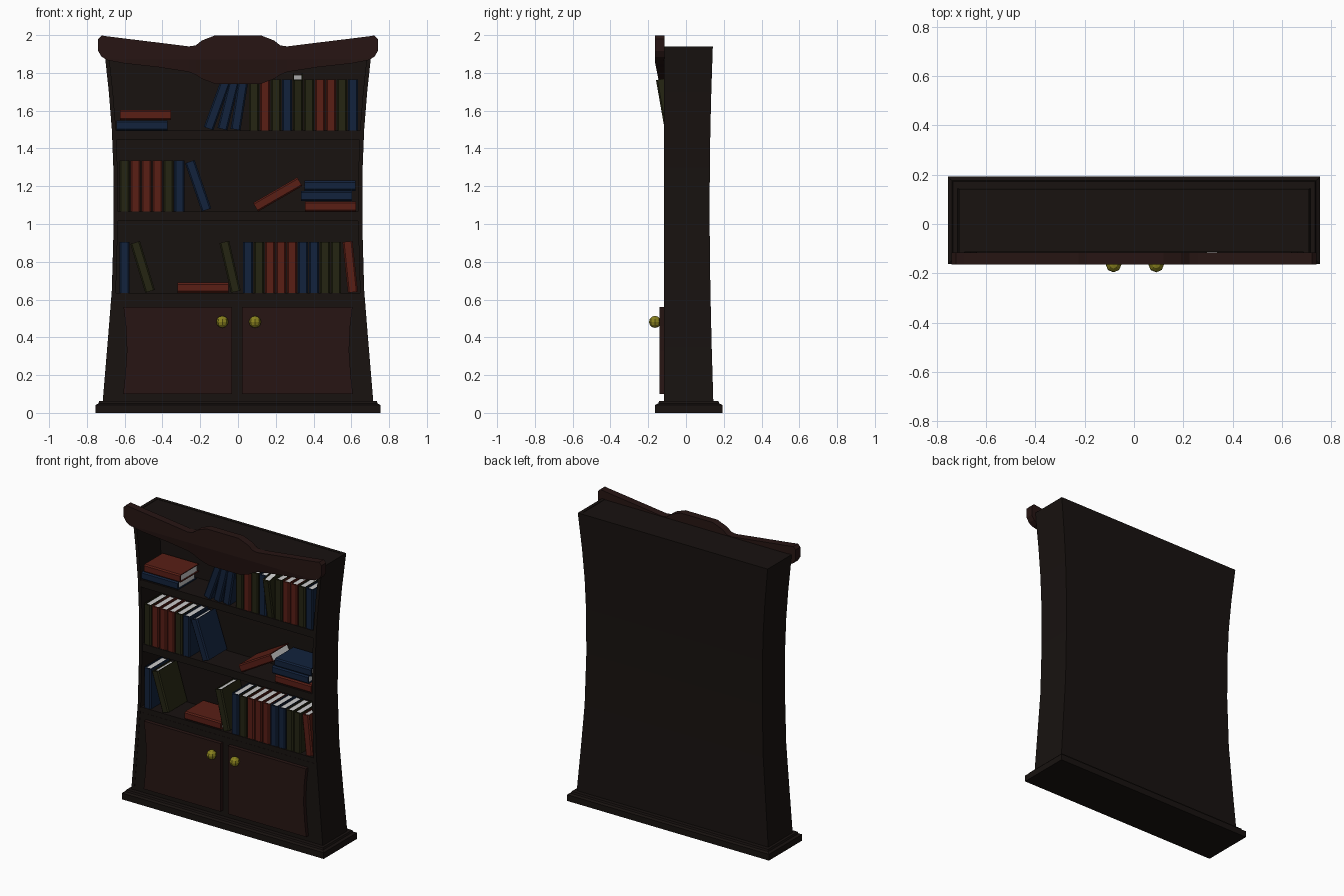
import bpy, bmesh
from math import radians, sin, cos
from mathutils import Matrix, Vector

if "Cube" in bpy.data.objects:
    bpy.data.objects.remove(bpy.data.objects["Cube"])


def material(name, rgb):
    m = bpy.data.materials.new(name)
    m.diffuse_color = (*rgb, 1)
    m.use_nodes = True
    m.node_tree.nodes["Principled BSDF"].inputs["Base Color"].default_value = m.diffuse_color
    return m


WOOD = material("dark_wood", (0.009, 0.006, 0.005))
TRIM = material("red_wood", (0.02, 0.0075, 0.0065))
PAGES = material("pages", (0.8, 0.8, 0.8))
GOLD = material("gold", (0.25, 0.22, 0.013))
COVERS = {"r": material("red_cover", (0.10, 0.013, 0.0075)),
          "b": material("blue_cover", (0.006, 0.016, 0.045)),
          "o": material("olive_cover", (0.018, 0.018, 0.006))}


def add_loft(bm, rings, mat_index=0):
    """Skin closed rings of equal length and cap both ends."""
    vs = [[bm.verts.new(p) for p in ring] for ring in rings]
    n = len(vs[0])
    faces = [bm.faces.new((a[i], a[(i + 1) % n], b[(i + 1) % n], b[i]))
             for a, b in zip(vs, vs[1:]) for i in range(n)]
    faces += [bm.faces.new(vs[0][::-1]), bm.faces.new(vs[-1])]
    for f in faces:
        f.material_index = mat_index


def finish(name, bm, *mats):
    bmesh.ops.recalc_face_normals(bm, faces=bm.faces)
    me = bpy.data.meshes.new(name)
    bm.to_mesh(me)
    bm.free()
    for m in mats:
        me.materials.append(m)
    ob = bpy.data.objects.new(name, me)
    bpy.context.collection.objects.link(ob)
    return ob


def loft(name, rings, mat):
    bm = bmesh.new()
    add_loft(bm, rings)
    return finish(name, bm, mat)


def rect(x0, x1, y0, y1, z):
    return [(x0, y0, z), (x1, y0, z), (x1, y1, z), (x0, y1, z)]


# Waisted case outline: height, half width, back depth
CASE = [(0.05, 0.717, 0.145), (0.35, 0.692, 0.136), (0.65, 0.668, 0.129), (1.0, 0.658, 0.125),
        (1.3, 0.66, 0.126), (1.5, 0.668, 0.129), (1.7, 0.684, 0.134), (1.94, 0.71, 0.142)]
FRONT, T = -0.117, 0.022


def half_width(z):
    for (z0, w0, _), (z1, w1, _) in zip(CASE, CASE[1:]):
        if z <= z1:
            return w0 + (w1 - w0) * (z - z0) / (z1 - z0)


# Sides and back in one U-shaped shell
shell = []
for z, w, b in CASE:
    i = w - T
    shell.append([(-w, FRONT, z), (-w, b, z), (w, b, z), (w, FRONT, z),
                  (i, FRONT, z), (i, b - T, z), (-i, b - T, z), (-i, FRONT, z)])
loft("case_shell", shell, WOOD)

# Shelves, top board and cupboard front
for name, z0, z1 in [("lower_shelf", 0.585, 0.635), ("middle_shelf", 1.015, 1.065),
                     ("upper_shelf", 1.445, 1.495), ("top_board", 1.87, 1.938)]:
    loft(name, [rect(-half_width(z) + 0.01, half_width(z) - 0.01, FRONT + 0.003, 0.12, z)
                for z in (z0, z1)], WOOD)
loft("cupboard_front", [rect(-half_width(z) + 0.01, half_width(z) - 0.01, FRONT + 0.002, -0.09, z)
                        for z in (0.05, 0.35, 0.6)], WOOD)

# Plinth with stepped, chamfered top
loft("plinth", [rect(-0.755 + d, 0.755 - d, -0.163 + d, 0.192 - d, z)
                for d, z in [(0, 0), (0, 0.042), (0.016, 0.05), (0.02, 0.062)]], WOOD)

# Doors with concave outer edges, and faceted knobs
for side, inner, knob_x in [(-1, 0.033, 0.083), (1, 0.022, 0.09)]:
    label = "left" if side < 0 else "right"
    edge = [(0.1, 0.608), (0.2, 0.597), (0.33, 0.588), (0.46, 0.594), (0.56, 0.606)]
    loft(label + "_door", [rect(side * inner, side * w, -0.14, -0.11, z) for z, w in edge], TRIM)
    bm = bmesh.new()
    bmesh.ops.create_uvsphere(bm, u_segments=8, v_segments=6, radius=0.032,
                              matrix=Matrix.Translation((side * knob_x, -0.164, 0.482)))
    finish(label + "_knob", bm, GOLD)

# Carved crown: half profile (x, top, bottom), mirrored
half = [(0.74, 1.98, 1.915), (0.722, 1.998, 1.885), (0.69, 1.993, 1.867), (0.6, 1.982, 1.85),
        (0.42, 1.96, 1.83), (0.26, 1.94, 1.805), (0.225, 1.945, 1.79), (0.19, 1.972, 1.768),
        (0.12, 1.999, 1.742)]
crown = []
for x, t, b in [(-x, t, b) for x, t, b in half] + half[::-1]:
    m = max(b + 0.01, 1.87)
    y = -0.165 + max(0, 1.86 - b) * 0.2
    crown.append([(x, -0.165, t), (x, -0.165, m), (x, y, b), (x, FRONT + 0.002, b), (x, FRONT + 0.002, t)])
loft("crown", crown, TRIM)

# Books: C-shaped cover with a chamfered spine around a page block
BW, BD, BH = 0.0265, 0.2, 0.135


def book(x, shelf, color, lean=0, tip=0):
    """Rest a book on a shelf; lean is sideways, tip is forward, in degrees."""
    a = radians(lean)
    bm = bmesh.new()
    w, c, i = BW, 0.008, BW - 0.006
    cover = [(-w, BD), (-w, c), (-w + c, 0), (w - c, 0), (w, c), (w, BD),
             (i, BD), (i, 0.012), (-i, 0.012), (-i, BD)]
    add_loft(bm, [[(px, py, z) for px, py in cover] for z in (-BH, BH)])
    add_loft(bm, [rect(-i, i, 0.012, BD - 0.008, z) for z in (-BH + 0.007, BH - 0.007)], 1)
    ob = finish("book", bm, COVERS[color], PAGES)
    rise = BH * abs(cos(a)) + BW * abs(sin(a))
    pivot = Vector((x, -0.112, shelf))
    ob.matrix_world = (Matrix.Translation(pivot) @ Matrix.Rotation(radians(tip), 4, "X")
                       @ Matrix.Translation((0, 0, rise)) @ Matrix.Rotation(a, 4, "Y"))


def row(x, shelf, colors):
    for k, color in enumerate(colors):
        if color != "-":
            book(x + k * 0.0582, shelf, color)


LOW, MID, TOP = 0.636, 1.066, 1.496
# Upper shelf
row(0.085, TOP, "orob-orrob")
book(0.317, TOP, "o", tip=10)
for x, lean in [(-0.11, 20), (-0.05, 14), (0.008, 9)]:
    book(x, TOP, "b", lean)
book(-0.508, TOP, "b", 90)
book(-0.49, TOP + 0.054, "r", 90)
# Middle shelf
row(-0.602, MID, "orrrob")
book(-0.211, MID, "b", -19)
book(0.21, MID, "r", 60)
for k, (x, color) in enumerate([(0.49, "r"), (0.468, "b"), (0.488, "b")]):
    book(x, MID + k * 0.055, color, 90)
# Lower shelf
row(-0.602, LOW, "b")
book(-0.505, LOW, "o", -17)
book(-0.186, LOW, "r", 90)
book(-0.042, LOW, "o", -13)
row(0.053, LOW, "borrrbboo")
book(0.594, LOW, "r", -6)
